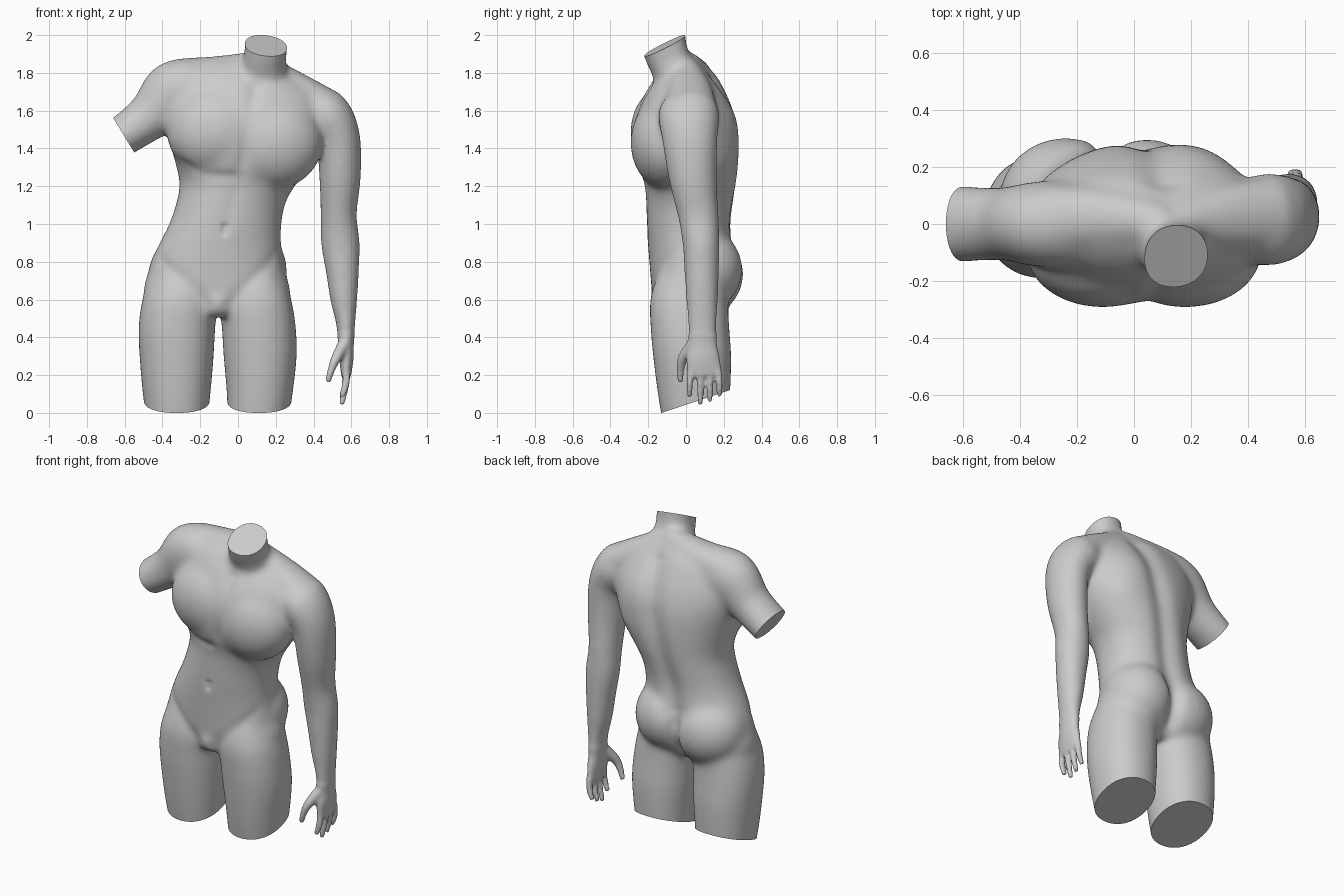
import bpy, bmesh, math
from mathutils import Vector, Matrix

bm = bmesh.new()
X, Y = Vector((1, 0, 0)), Vector((0, 1, 0))


def spline(rows, steps=5):
    """Catmull-Rom through tuples of numbers."""
    out = []
    for i in range(len(rows) - 1):
        quad = (rows[max(i - 1, 0)], rows[i], rows[i + 1], rows[min(i + 2, len(rows) - 1)])
        for s in range(steps):
            t = s / steps
            out.append([0.5 * (2 * b + (c - a) * t + (2 * a - 5 * b + 4 * c - d) * t * t
                               + (3 * b - a - 3 * c + d) * t ** 3) for a, b, c, d in zip(*quad)])
    return out + [list(rows[-1])]


def skin(rings):
    loops = [[bm.verts.new(p) for p in r] for r in rings]
    for a, b in zip(loops, loops[1:]):
        for i in range(len(a)):
            j = (i + 1) % len(a)
            bm.faces.new((a[i], a[j], b[j], b[i]))
    bm.faces.new(loops[0][::-1])
    bm.faces.new(loops[-1])


def ring(c, u, v, ru, rv, power=2.0, n=40):
    pts = []
    for k in range(n):
        a = 2 * math.pi * k / n
        co, si = math.cos(a), math.sin(a)
        pts.append(c + u * ru * math.copysign(abs(co) ** (2 / power), co)
                   + v * rv * math.copysign(abs(si) ** (2 / power), si))
    return pts


def slab(rows, low=2.2, high=2.2):
    """Level sections: z, left, right, front, back; squareness goes from low to high."""
    rows = spline(rows)
    skin([ring(Vector(((l + r) / 2, (f + b) / 2, z)), X, Y, (r - l) / 2, (b - f) / 2,
               low + (high - low) * i / len(rows)) for i, (z, l, r, f, b) in enumerate(rows)])


def tube(rows, n=32):
    """Limb along a path: x, y, z, radius across, radius in y."""
    rows = spline(rows)
    pts = [Vector(r[:3]) for r in rows]
    rings = []
    for i, r in enumerate(rows):
        t = (pts[min(i + 1, len(pts) - 1)] - pts[max(i - 1, 0)]).normalized()
        v = t.cross(Y).normalized()
        rings.append(ring(pts[i], v.cross(t), v, r[4], r[3], 2.0, n))
    skin(rings)


def blob(c, r):
    bmesh.ops.create_uvsphere(bm, u_segments=32, v_segments=20, radius=1,
                              matrix=Matrix.Translation(c) @ Matrix.Diagonal((*r, 1)))


# Trunk and neck
slab([(0.53, -0.30, 0.10, -0.12, 0.15), (0.62, -0.49, 0.27, -0.175, 0.235),
      (0.75, -0.475, 0.25, -0.19, 0.265), (0.87, -0.43, 0.23, -0.20, 0.252),
      (1.00, -0.365, 0.23, -0.21, 0.245), (1.12, -0.325, 0.255, -0.215, 0.262),
      (1.22, -0.31, 0.315, -0.225, 0.278), (1.35, -0.34, 0.40, -0.27, 0.287),
      (1.50, -0.38, 0.46, -0.278, 0.28), (1.62, -0.40, 0.46, -0.25, 0.247),
      (1.72, -0.38, 0.39, -0.20, 0.20), (1.80, -0.33, 0.28, -0.145, 0.15),
      (1.86, -0.22, 0.20, -0.08, 0.075)], 2.3, 2.05)
slab([(1.65, -0.08, 0.28, -0.16, 0.20), (1.76, -0.01, 0.27, -0.17, 0.16),
      (1.85, 0.02, 0.255, -0.21, 0.06), (1.93, 0.035, 0.262, -0.24, 0.008),
      (2.07, 0.03, 0.275, -0.30, -0.005)])

# Thighs
slab([(-0.08, -0.48, -0.165, -0.12, 0.225), (0.10, -0.505, -0.145, -0.15, 0.235),
      (0.30, -0.522, -0.128, -0.175, 0.24), (0.45, -0.527, -0.12, -0.188, 0.23),
      (0.60, -0.507, -0.11, -0.19, 0.22), (0.75, -0.45, -0.13, -0.15, 0.20)])
slab([(-0.08, -0.055, 0.265, -0.12, 0.225), (0.10, -0.06, 0.29, -0.15, 0.235),
      (0.30, -0.077, 0.312, -0.175, 0.24), (0.45, -0.086, 0.307, -0.188, 0.23),
      (0.60, -0.095, 0.283, -0.19, 0.22), (0.75, -0.07, 0.23, -0.15, 0.20)])

# Shoulder slopes
tube([(0.12, 0.0, 1.85, 0.07, 0.07), (-0.12, 0.02, 1.80, 0.09, 0.11), (-0.30, 0.01, 1.77, 0.11, 0.13)])
tube([(0.14, 0.0, 1.83, 0.07, 0.07), (0.33, 0.02, 1.705, 0.09, 0.12), (0.50, 0.03, 1.59, 0.11, 0.14)])

# Arm stump and full arm
tube([(-0.18, 0.0, 1.73, 0.13, 0.15), (-0.33, 0.0, 1.70, 0.17, 0.152), (-0.46, 0.0, 1.575, 0.13, 0.13),
      (-0.605, 0.0, 1.47, 0.11, 0.135), (-0.70, 0.0, 1.412, 0.107, 0.13)])
tube([(0.36, 0.01, 1.61, 0.10, 0.13), (0.46, 0.015, 1.58, 0.135, 0.165), (0.53, 0.02, 1.46, 0.118, 0.15),
      (0.54, 0.035, 1.25, 0.112, 0.13), (0.533, 0.065, 1.05, 0.097, 0.11), (0.542, 0.08, 0.90, 0.105, 0.10),
      (0.553, 0.083, 0.75, 0.090, 0.094), (0.56, 0.085, 0.60, 0.074, 0.087), (0.57, 0.087, 0.48, 0.054, 0.08),
      (0.572, 0.088, 0.37, 0.042, 0.076), (0.574, 0.09, 0.32, 0.038, 0.08)])

# Hand: palm, thumb, fingers
tube([(0.572, 0.09, 0.38, 0.04, 0.07), (0.574, 0.09, 0.29, 0.038, 0.09), (0.572, 0.098, 0.195, 0.026, 0.092)])
tube([(0.56, 0.04, 0.36, 0.035, 0.04), (0.52, -0.015, 0.29, 0.028, 0.03),
      (0.495, -0.03, 0.23, 0.021, 0.022), (0.475, -0.028, 0.162, 0.016, 0.018)], 16)
for y, tip in ((0.02, 0.085), (0.075, 0.042), (0.127, 0.058), (0.177, 0.088)):
    tube([(0.574, 0.1 + (y - 0.1) * 0.92, 0.23, 0.022, 0.019), (0.570, y, 0.15, 0.021, 0.018),
          (0.548, y, tip, 0.016, 0.015)], 16)

# Muscle masses: chest, buttocks, pubis
for c, r in (((-0.11, -0.10, 1.49), (0.27, 0.195, 0.245)), ((0.18, -0.10, 1.43), (0.27, 0.195, 0.25)),
             ((-0.24, 0.085, 0.735), (0.235, 0.22, 0.225)), ((0.045, 0.085, 0.76), (0.215, 0.215, 0.225)),
             ((-0.105, -0.12, 0.585), (0.085, 0.075, 0.085))):
    blob(c, r)

# Fuse the parts into one skin
bmesh.ops.recalc_face_normals(bm, faces=bm.faces)
raw = bpy.data.meshes.new("parts")
bm.to_mesh(raw)
bm.free()
body = bpy.data.objects.new("sculpted_torso", raw)
bpy.context.collection.objects.link(body)
mod = body.modifiers.new("fuse", 'REMESH')
mod.mode = 'VOXEL'
mod.voxel_size = 0.0095
mesh = bpy.data.meshes.new_from_object(body.evaluated_get(bpy.context.evaluated_depsgraph_get()))
body.modifiers.clear()
body.data = mesh

bm = bmesh.new()
bm.from_mesh(mesh)


def smooth(verts, times):
    for _ in range(times):
        bmesh.ops.smooth_vert(bm, verts=verts, factor=0.5, use_axis_x=True, use_axis_y=True, use_axis_z=True)


smooth([v for v in bm.verts if not (v.co.x > 0.4 and v.co.z < 0.42)], 45)
smooth([v for v in bm.verts if v.co.x > 0.4 and v.co.z < 0.45], 4)


def carve(path, width, depth):
    """Press a soft groove (or ridge, if depth is negative) along a path."""
    bm.normal_update()
    pts = [Vector(p) for p in path]
    for v in bm.verts:
        best = 9
        for a, b in zip(pts, pts[1:]):
            d = b - a
            t = min(1, max(0, (v.co - a).dot(d) / d.length_squared))
            best = min(best, (v.co - a - d * t).length)
        if best < 3 * width:
            v.co -= v.normal * depth * math.exp(-(best / width) ** 2)


# Grooves: spine, cleft, breastbone, belly line, navel, groin, neck pit
carve([(0.10, 0.16, 1.76), (0.05, 0.27, 1.45), (-0.03, 0.26, 1.10), (-0.08, 0.25, 0.88)], 0.07, 0.028)
carve([(-0.095, 0.28, 0.84), (-0.10, 0.22, 0.54)], 0.04, 0.03)
carve([(0.09, -0.2, 1.72), (0.02, -0.28, 1.28)], 0.04, 0.014)
carve([(0.0, -0.23, 1.24), (-0.06, -0.21, 1.0)], 0.04, 0.006)
carve([(-0.07, -0.21, 0.985), (-0.072, -0.21, 0.955)], 0.018, 0.012)
carve([(-0.44, -0.10, 0.83), (-0.28, -0.17, 0.70), (-0.16, -0.19, 0.57)], 0.035, 0.006)
carve([(0.23, -0.10, 0.85), (0.08, -0.17, 0.71), (-0.05, -0.19, 0.57)], 0.035, 0.006)
carve([(-0.31, -0.17, 1.32), (-0.2, -0.22, 1.255), (-0.04, -0.24, 1.25)], 0.03, 0.008)
# Ridge: right shoulder blade
carve([(0.22, 0.24, 1.55), (0.26, 0.24, 1.38)], 0.11, -0.014)
smooth(bm.verts[:], 1)


def cut(point, normal, inside):
    """Slice a limb end off flat and cap it."""
    faces = [f for f in bm.faces if inside(f.calc_center_median())]
    geom = set(faces)
    for f in faces:
        geom.update(f.edges)
        geom.update(f.verts)
    bmesh.ops.bisect_plane(bm, geom=list(geom), plane_co=point, plane_no=Vector(normal).normalized(),
                           clear_outer=True)
    bmesh.ops.holes_fill(bm, edges=[e for e in bm.edges if e.is_boundary], sides=0)


# Flat ends: neck, stump, thighs
cut((0.15, -0.11, 1.945), (0.12, -0.45, 0.89), lambda c: c.z > 1.8 and c.x > -0.02 and c.y < 0.1)
cut((-0.605, 0, 1.47), (-0.85, 0, -0.52), lambda c: c.z > 1.25 and c.x < -0.45)
cut((0, -0.13, 0.0), (0, 0.333, -1), lambda c: c.z < 0.3 and c.x < 0.4)

bmesh.ops.recalc_face_normals(bm, faces=bm.faces)
bm.to_mesh(mesh)
bm.free()
bpy.context.view_layer.objects.active = body
body.select_set(True)
bpy.ops.object.shade_smooth_by_angle(angle=math.radians(40))
